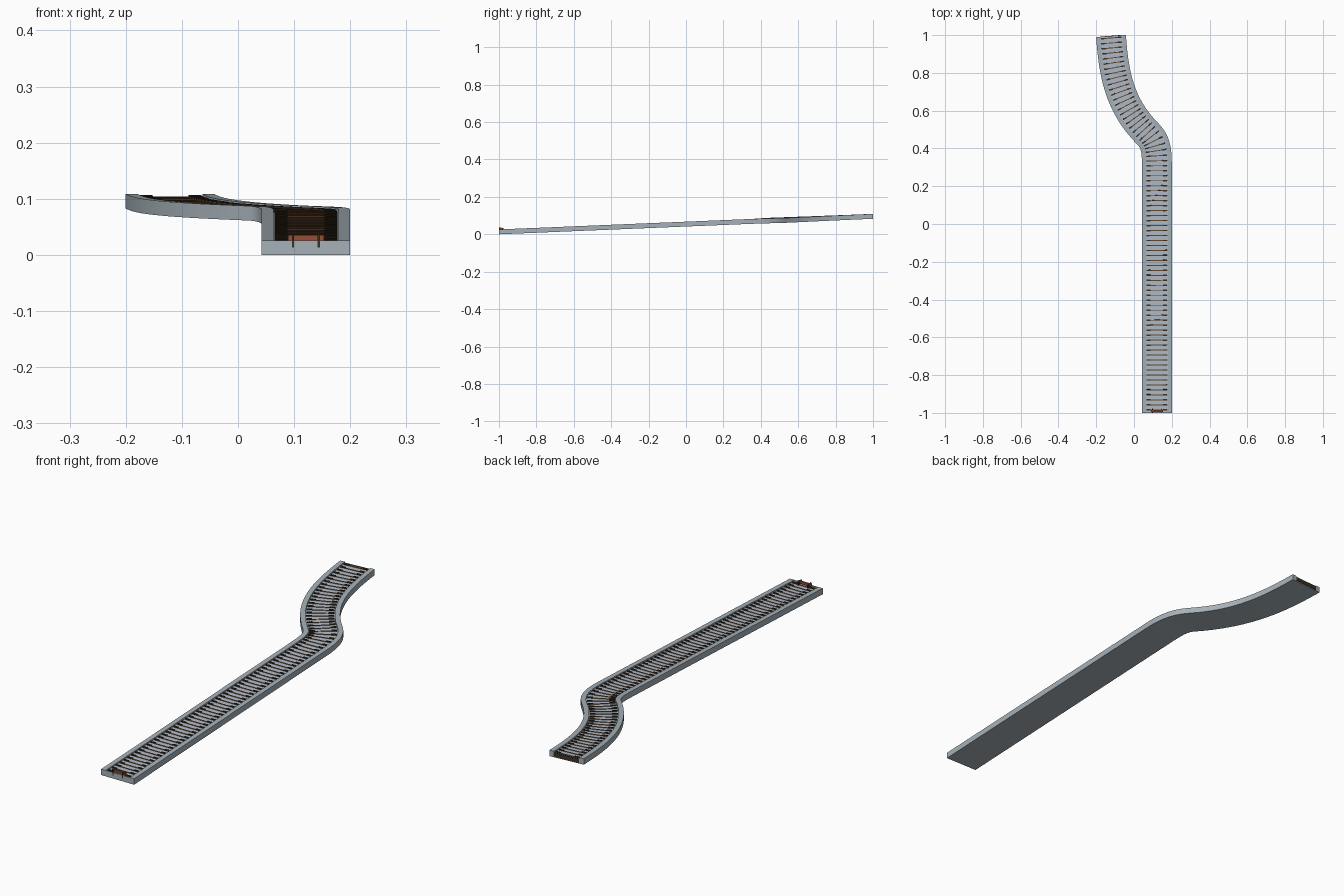
import bpy, bmesh, math
from mathutils import Vector, Matrix

if "Cube" in bpy.data.objects:
    bpy.data.objects.remove(bpy.data.objects["Cube"])

HALF, INNER, HEIGHT, DEPTH = 0.079, 0.058, 0.026, 0.007


def material(name, rgb):
    m = bpy.data.materials.new(name)
    m.diffuse_color = (*rgb, 1)
    m.use_nodes = True
    m.node_tree.nodes["Principled BSDF"].inputs["Base Color"].default_value = m.diffuse_color
    return m


CONCRETE = material("grey concrete", (0.38, 0.44, 0.48))
FLOOR = material("pale blue grey", (0.44, 0.50, 0.58))
WOOD = material("brown wood", (0.13, 0.065, 0.025))
DARK = material("dark brown iron", (0.045, 0.03, 0.015))
RUST = material("red brown", (0.30, 0.075, 0.035))


def finish(name, bm, mats):
    bmesh.ops.recalc_face_normals(bm, faces=bm.faces)
    me = bpy.data.meshes.new(name)
    bm.to_mesh(me)
    bm.free()
    ob = bpy.data.objects.new(name, me)
    bpy.context.collection.objects.link(ob)
    for m in mats:
        me.materials.append(m)
    return ob


def bezier(pts, n):
    a, b, c, d = [Vector(p) for p in pts]
    out = []
    for i in range(1, n + 1):
        t = i / n
        u = 1 - t
        out.append(a*u**3 + b*3*u*u*t + c*3*u*t*t + d*t**3)
    return out


# Centre line: long straight, tight bend left, then a gentle return
path = [Vector((0.121, -1.0)), Vector((0.121, 0.32))]
path += bezier([(0.121, 0.32), (0.121, 0.40), (0.11, 0.44), (0.075, 0.475)], 10)
path += bezier([(0.075, 0.475), (-0.08, 0.63), (-0.108, 0.80), (-0.1215, 0.9945)], 16)


def rim_height(y):
    return 0.0265 + 0.0415 * (y + 1)


def tangent(i):
    if i == 0:
        return Vector((0, 1))
    if i == len(path) - 1:
        return (path[i] - path[i - 1]).normalized()
    return ((path[i] - path[i - 1]).normalized() + (path[i + 1] - path[i]).normalized()).normalized()


# Trough body: U profile swept along the centre line
profile = [(-HALF, -HEIGHT), (-HALF, 0), (-INNER, 0), (-INNER, -DEPTH),
           (INNER, -DEPTH), (INNER, 0), (HALF, 0), (HALF, -HEIGHT)]
bm = bmesh.new()
rings = []
for i, p in enumerate(path):
    t = tangent(i)
    side = Vector((t.y, -t.x))
    ring = []
    for u, h in profile:
        q = p + side * u
        ring.append(bm.verts.new((q.x, q.y, rim_height(p.y) + h)))
    rings.append(ring)
for a, b in zip(rings, rings[1:]):
    for k in range(8):
        j = (k + 1) % 8
        f = bm.faces.new((a[k], a[j], b[j], b[k]))
        f.material_index = 1 if k == 3 else 0
bm.faces.new(rings[0])
bm.faces.new(rings[-1])
bmesh.ops.translate(bm, verts=bm.verts, vec=(0, 0, -0.0005))
body = finish("trough", bm, [CONCRETE, FLOOR])

# Distances along the centre line
dist = [0.0]
for a, b in zip(path, path[1:]):
    dist.append(dist[-1] + (b - a).length)


def frame(s):
    i = max(k for k in range(len(path) - 1) if dist[k] <= s)
    f = (s - dist[i]) / (dist[i + 1] - dist[i])
    p = path[i].lerp(path[i + 1], f)
    t = tangent(i).lerp(tangent(i + 1), f).normalized()
    ang = math.atan2(-t.x, t.y)
    return (Matrix.Translation((p.x, p.y, rim_height(p.y) - 0.0005))
            @ Matrix.Rotation(ang, 4, 'Z') @ Matrix.Rotation(math.atan(0.0415 * t.y), 4, 'X'))


def box(bm, mat, centre, size):
    bmesh.ops.create_cube(bm, size=1, matrix=mat @ Matrix.Translation(centre)
                          @ Matrix.Diagonal((*size, 1)))


# Cross ties and the iron fixings on both sides
ties, fixings = bmesh.new(), bmesh.new()
count = 78
for n in range(count):
    m = frame(0.016 + n * (dist[-1] - 0.026) / (count - 1))
    box(ties, m, (0, 0, -DEPTH + 0.001), (0.112, 0.0045, 0.002))
    for s in (-1, 1):
        box(fixings, m, (s * 0.044, 0, -DEPTH + 0.003), (0.022, 0.007, 0.004))
finish("cross_ties", ties, [WOOD])
finish("tie_fixings", fixings, [DARK])

# Closed front end
bm = bmesh.new()
base = Matrix.Translation((0.121, 0, 0))
box(bm, base, (0, -0.998, 0.0225), (2 * INNER, 0.004, 0.007))
finish("front_end_wall", bm, [CONCRETE])

# Dark plate across the open far end
bm = bmesh.new()
box(bm, frame(dist[-1]), (0, 0, -0.0135), (2 * INNER, 0.002, 0.018))
finish("far_end_plate", bm, [DARK])

# Buffer stop: beam on two posts
bm = bmesh.new()
box(bm, base, (0, -0.990, 0.030), (0.064, 0.008, 0.010))
finish("buffer_beam", bm, [RUST])
bm = bmesh.new()
for s in (-1, 1):
    box(bm, base, (s * 0.023, -0.997, 0.025), (0.004, 0.0066, 0.024))
    box(bm, base, (s * 0.023, -0.982, 0.027), (0.004, 0.012, 0.014))
finish("buffer_posts", bm, [DARK])

# Smooth the bends while keeping the profile edges sharp
bpy.context.view_layer.objects.active = body
body.select_set(True)
bpy.ops.object.shade_smooth_by_angle(angle=math.radians(30))
